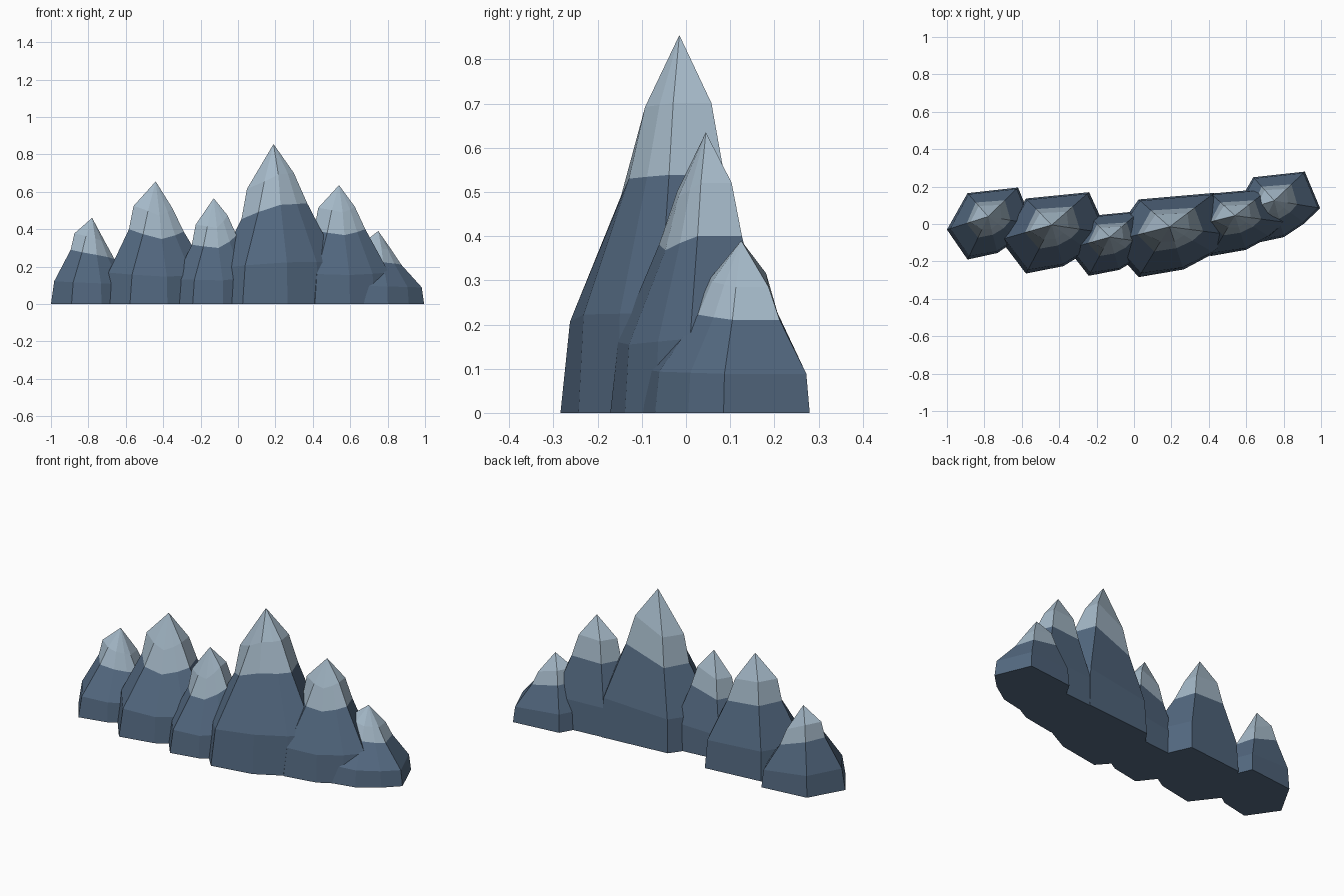
import bpy

cube = bpy.data.objects.get("Cube")
if cube:
    bpy.data.objects.remove(cube, do_unlink=True)


def make_material(name, color):
    mat = bpy.data.materials.new(name)
    mat.use_nodes = True
    mat.diffuse_color = color
    mat.node_tree.nodes["Principled BSDF"].inputs["Base Color"].default_value = color
    return mat


rock = make_material("slate_blue_rock", (0.089, 0.144, 0.223, 1))
snow = make_material("pale_grey_snow", (0.376, 0.485, 0.578, 1))

# Shared irregular footprint, counter-clockwise from the left corner
FOOT = [(-.22, -.07), (-.11, -.23), (.05, -.195), (.16, -.12),
        (.24, -.04), (.16, .155), (-.11, .125)]
# Ring spread per corner: shoulder, snow line, upper snow
SPREAD = [(.92, .52, .43), (.92, .49, .30), (.95, .50, .34), (.96, .52, .32),
          (.95, .50, .30), (.95, .56, .40), (.95, .60, .45)]


def make_peak(name, apex, scale, snow_line):
    ax, ay, height = apex
    left, front, right = snow_line
    line = [left, (left + front) / 2, front, (front + right) / 2,
            right, right, left]
    count = len(FOOT)
    verts = [(ax + x * scale[0], ay + y * scale[1], 0) for x, y in FOOT]
    for ring in range(3):
        for (x, y), spread, z in zip(FOOT, SPREAD, line):
            level = (z * 0.42, z, z + 0.19)[ring]
            verts.append((ax + x * scale[0] * spread[ring],
                          ay + y * scale[1] * spread[ring], height * level))
    verts.append((ax, ay, height))

    # Bottom cap, three bands of quads, and the tip fan
    faces = [tuple(reversed(range(count)))]
    for ring in range(3):
        a = ring * count
        for i in range(count):
            j = (i + 1) % count
            faces.append((a + i, a + j, a + count + j, a + count + i))
    top = 3 * count
    faces += [(top + i, top + (i + 1) % count, len(verts) - 1) for i in range(count)]

    mesh = bpy.data.meshes.new(name)
    mesh.from_pydata(verts, [], faces)
    mesh.materials.append(rock)
    mesh.materials.append(snow)
    # Everything above the snow line is pale
    for face in mesh.polygons:
        face.material_index = int(face.index > 2 * count)
    bpy.context.collection.objects.link(bpy.data.objects.new(name, mesh))


# name, summit, footprint scale, snow line (left, front, right)
PEAKS = [
    ("far_right_peak", (-.78, .04, .46), (1.0, 1.0), (.63, .57, .52)),
    ("right_peak", (-.44, -.005, .655), (1.25, 1.13), (.61, .53, .59)),
    ("low_middle_peak", (-.13, -.07, .565), (1.02, .9), (.56, .53, .65)),
    ("main_peak", (.19, -.015, .855), (1.5, 1.17), (.53, .62, .63)),
    ("left_peak", (.54, .045, .635), (1.17, .94), (.62, .58, .63)),
    ("far_left_peak", (.75, .125, .39), (1.02, 1.0), (.62, .57, .54)),
]
for peak in PEAKS:
    make_peak(*peak)
